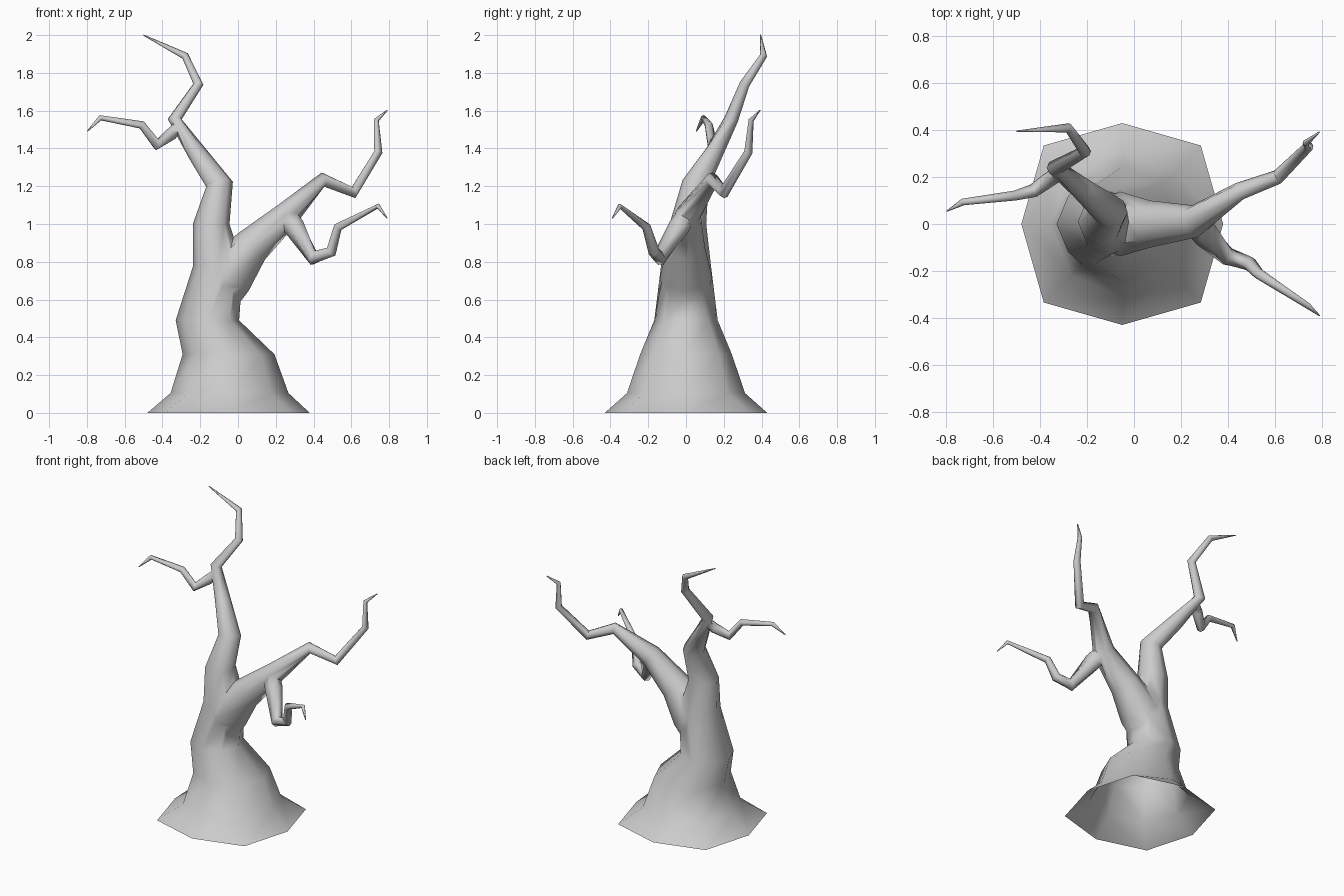
import bpy, bmesh, math
from mathutils import Vector

if "Cube" in bpy.data.objects:
    bpy.data.objects.remove(bpy.data.objects["Cube"])


def limb(name, rings, sides=8, flat=0):
    """Tapered tube through (x, y, z, radius) rings; the first `flat` rings stay level."""
    pts = [Vector(r[:3]) for r in rings]
    bm = bmesh.new()
    loops = []
    for i, (p, ring) in enumerate(zip(pts, rings)):
        d_in = (p - pts[i - 1]).normalized() if i else Vector()
        d_out = (pts[i + 1] - p).normalized() if i < len(pts) - 1 else Vector()
        t = Vector((0, 0, 1)) if i < flat else (d_in + d_out).normalized()
        u = Vector((0, 1, 0))
        u = (u - t * u.dot(t)).normalized()
        v = t.cross(u)
        loops.append([bm.verts.new(p + ring[3] * (u * math.cos(a) + v * math.sin(a)))
                      for a in (2 * math.pi * k / sides for k in range(sides))])
    for a, b in zip(loops, loops[1:]):
        for k in range(sides):
            j = (k + 1) % sides
            bm.faces.new((a[k], a[j], b[j], b[k]))
    bm.faces.new(loops[0][::-1])
    bm.faces.new(loops[-1])
    if flat:  # root flare is squarer at the ground
        for v in loops[0][1::2]:
            v.co.x = -0.05 + (v.co.x + 0.05) * 1.1
            v.co.y *= 1.1
    bmesh.ops.recalc_face_normals(bm, faces=bm.faces)
    me = bpy.data.meshes.new(name)
    bm.to_mesh(me)
    bm.free()
    ob = bpy.data.objects.new(name, me)
    bpy.context.collection.objects.link(ob)
    return ob


# Trunk continuing into the tall left branch
tree = limb("dead_tree", [
    (-.05, 0, 0, .43), (-.045, 0, .105, .312), (-.05, 0, .31, .243),
    (-.162, 0, .49, .168), (-.105, 0, .78, .132), (-.142, .01, 1.0, .097),
    (-.098, .05, 1.21, .072), (-.22, .15, 1.38, .05), (-.335, .24, 1.555, .037),
    (-.21, .31, 1.74, .027), (-.28, .41, 1.89, .02), (-.5, .395, 2.0, .003)], flat=6)

# Side branches
branches = [
    limb("right_branch", [
        (-.13, 0, .58, .11), (-.06, 0, .72, .138), (.07, 0, .88, .1),
        (.26, .012, 1.05, .07), (.45, .14, 1.235, .038), (.612, .2, 1.167, .031),
        (.743, .33, 1.38, .022), (.732, .345, 1.55, .014), (.79, .392, 1.602, .003)]),
    limb("lower_right_branch", [
        (.24, .02, 1.07, .05), (.30, -.04, .98, .058), (.4, -.14, .82, .04),
        (.495, -.17, .855, .031), (.53, -.21, .985, .024), (.742, -.35, 1.095, .013),
        (.79, -.39, 1.03, .003)], sides=7),
    limb("left_twig", [
        (-.30, .225, 1.53, .026), (-.355, .195, 1.475, .034), (-.43, .14, 1.42, .03),
        (-.51, .12, 1.525, .022), (-.73, .093, 1.562, .015), (-.797, .055, 1.492, .003)],
        sides=7),
]

# Fuse all limbs into one skin
for b in branches:
    mod = tree.modifiers.new(b.name, 'BOOLEAN')
    mod.operation = 'UNION'
    mod.solver = 'EXACT'
    mod.object = b
dg = bpy.context.evaluated_depsgraph_get()
fused = bpy.data.meshes.new_from_object(tree.evaluated_get(dg))
tree.modifiers.clear()
tree.data = fused
for b in branches:
    bpy.data.objects.remove(b)

# Open underside, softened forks
bm = bmesh.new()
bm.from_mesh(fused)
bottom = [f for f in bm.faces if all(v.co.z < 0.001 for v in f.verts)]
bmesh.ops.delete(bm, geom=bottom, context='FACES')
bm.to_mesh(fused)
bm.free()

bpy.context.view_layer.objects.active = tree
tree.select_set(True)
bpy.ops.object.shade_smooth_by_angle(angle=math.radians(65))
